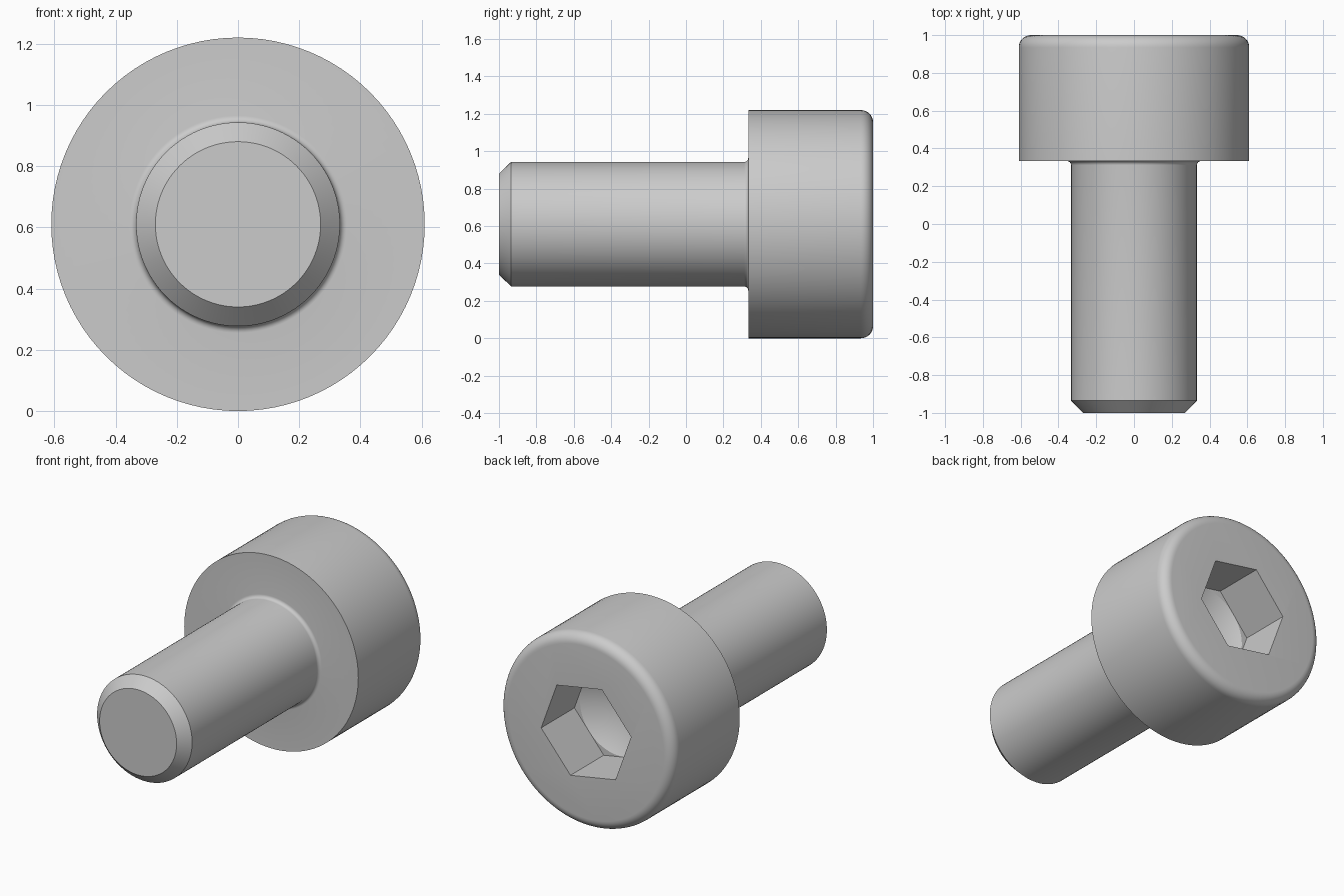
import bpy, bmesh, math
from mathutils import Matrix, Vector

if "Cube" in bpy.data.objects:
    bpy.data.objects.remove(bpy.data.objects["Cube"])

HEAD_R, SHAFT_R, TIP_R = 0.61, 0.333, 0.27
SEAT_Y, ROUND, FILLET = 0.333, 0.065, 0.022
AXIS_Z = HEAD_R
SOCKET_R, SOCKET_Y = 0.32, 0.667
BORE_R = SOCKET_R * math.cos(math.radians(30)) - 0.001

steel = bpy.data.materials.new("steel_grey")
steel.use_nodes = True
grey = (0.6, 0.6, 0.6, 1)
steel.diffuse_color = grey
steel.node_tree.nodes["Principled BSDF"].inputs["Base Color"].default_value = grey


def arc(radius, y, size, start, end, steps=6):
    """Points (radius, y) along a rounded corner."""
    angles = [math.radians(start + (end - start) * i / steps) for i in range(steps + 1)]
    return [(radius + size * math.cos(a), y + size * math.sin(a)) for a in angles]


def lathe(name, profile, sides, turn=0):
    """Spin a (radius, y) profile around the screw axis into a closed solid."""
    bm = bmesh.new()
    rings = []
    for r, y in profile:
        start = Vector((r, y, 0))
        angles = [math.radians(turn) + math.tau * i / sides for i in range(sides)]
        if r == 0:
            rings.append([bm.verts.new((0, y, AXIS_Z))])
        else:
            rings.append([bm.verts.new((r * math.cos(a), y, AXIS_Z + r * math.sin(a)))
                          for a in angles])
    for low, high in zip(rings, rings[1:]):
        for i in range(sides):
            j = (i + 1) % sides
            if len(low) == 1:
                bm.faces.new((low[0], high[j], high[i]))
            else:
                bm.faces.new((low[i], low[j], high[j], high[i]))
    for ring in (rings[0], rings[-1]):
        if len(ring) > 1:
            bm.faces.new(ring)
    bmesh.ops.recalc_face_normals(bm, faces=bm.faces)
    mesh = bpy.data.meshes.new(name)
    bm.to_mesh(mesh)
    bm.free()
    mesh.materials.append(steel)
    obj = bpy.data.objects.new(name, mesh)
    bpy.context.collection.objects.link(obj)
    return obj


# Screw body: chamfered tip, shank, small fillet under a round-edged head
profile = [(TIP_R, -1), (SHAFT_R, -0.935)]
profile += arc(SHAFT_R + FILLET, SEAT_Y - FILLET, FILLET, 180, 90)
profile += [(HEAD_R, SEAT_Y)]
profile += arc(HEAD_R - ROUND, 1 - ROUND, ROUND, 0, 90, 8)
screw = lathe("cap_screw", profile, 96)

# Hex key socket with a drilled conical bottom
cutters = [
    lathe("hex_cutter", [(SOCKET_R, SOCKET_Y), (SOCKET_R, 1.1)], 6, turn=-10),
    lathe("drill_cutter", [(0, SOCKET_Y - 0.16), (BORE_R, SOCKET_Y), (BORE_R, 0.8)], 96),
]
bpy.context.view_layer.objects.active = screw
for cutter in cutters:
    cutter.hide_render = True
    cut = screw.modifiers.new("socket", "BOOLEAN")
    cut.operation = "DIFFERENCE"
    cut.solver = "EXACT"
    cut.object = cutter
    bpy.ops.object.modifier_apply(modifier=cut.name)
    bpy.data.objects.remove(cutter)

# Smooth round surfaces, crisp edges
bpy.ops.object.select_all(action="DESELECT")
screw.select_set(True)
bpy.ops.object.shade_smooth_by_angle(angle=math.radians(30))
